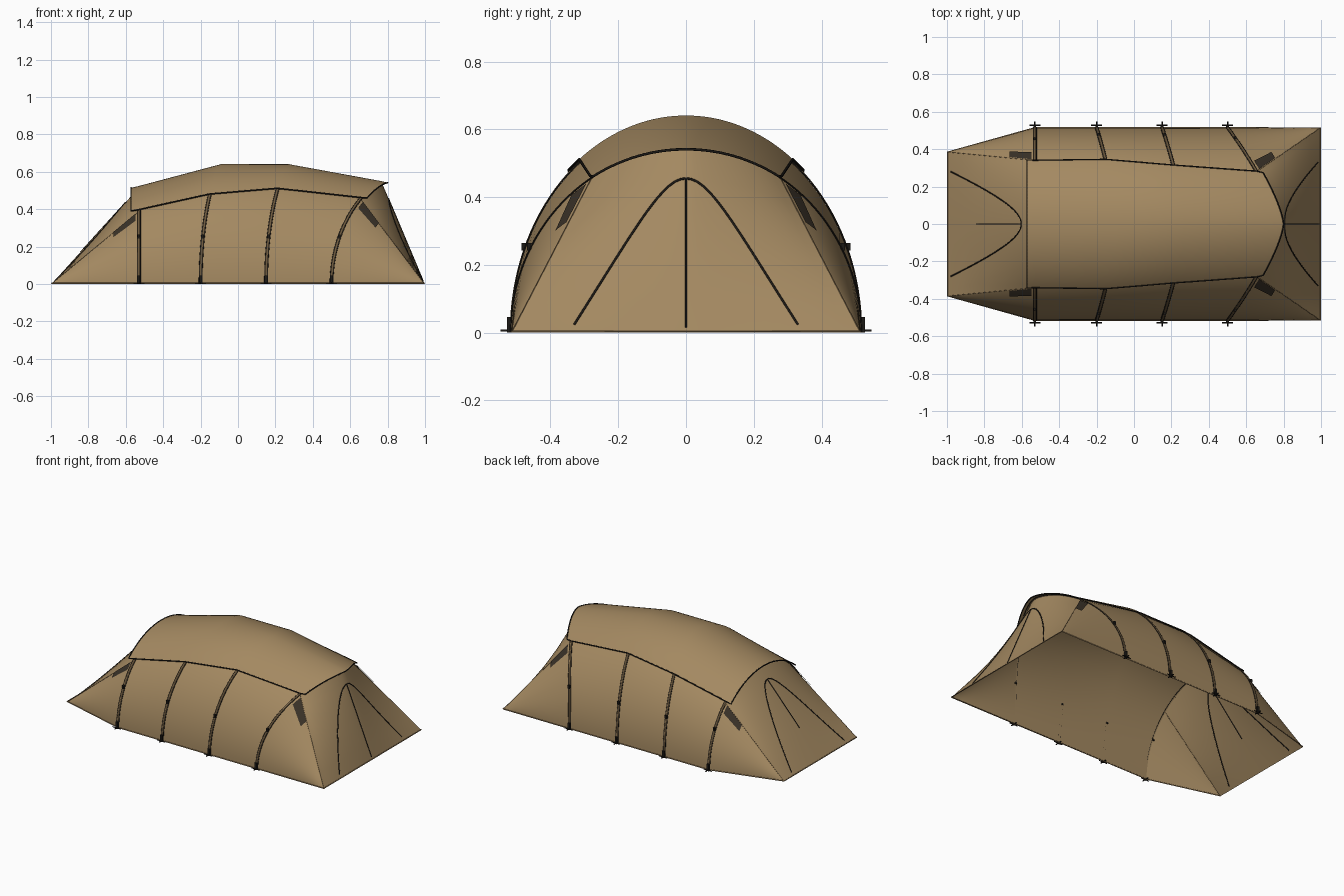
import bpy, bmesh, math
from mathutils import Vector

if "Cube" in bpy.data.objects:
    bpy.data.objects.remove(bpy.data.objects["Cube"])


def material(name, rgb):
    m = bpy.data.materials.new(name)
    m.use_nodes = True
    m.diffuse_color = (*rgb, 1)
    m.node_tree.nodes["Principled BSDF"].inputs["Base Color"].default_value = (*rgb, 1)
    return m


TAN = material("tan canvas", (0.37, 0.25, 0.12))
SLEEVE = material("sleeve brown", (0.25, 0.165, 0.08))
BLACK = material("black trim", (0.012, 0.01, 0.008))
MESH = material("dark mesh", (0.04, 0.03, 0.02))

HALF = 0.515                      # half width of every arch
POLES = [(-0.53, 0.0, 0.515), (-0.2, 0.11, 0.63), (0.15, 0.12, 0.63), (0.5, 0.27, 0.54)]
# each end: arch, corner x, corner half width, seam half width
ENDS = {"left": (POLES[3], 0.997, 0.515, 0.28), "right": (POLES[0], -0.997, 0.385, 0.34)}


def arch(pole, a, scale=1.0, dx=0.0):
    base, lean, height = pole
    c = math.cos(a)
    return Vector((base + dx + lean * (1 - abs(c) ** 1.4),
                   HALF * c * scale, height * math.sin(a) * scale))


def spread(a, b, n):
    return [a + (b - a) * i / n for i in range(n + 1)]


def sheet(name, rows, mat):
    """Surface through rows of points, with its normals turned outward."""
    bm = bmesh.new()
    grid = [[bm.verts.new(p) for p in row] for row in rows]
    for r, s in zip(grid, grid[1:]):
        for i in range(len(r) - 1):
            bm.faces.new((r[i], r[i + 1], s[i + 1], s[i]))
    bmesh.ops.remove_doubles(bm, verts=bm.verts, dist=0.0002)
    bm.normal_update()
    facing = sum(f.normal.dot(f.calc_center_median() - Vector((0, 0, 0.1)))
                 * f.calc_area() for f in bm.faces)
    if facing < 0:
        bmesh.ops.reverse_faces(bm, faces=bm.faces)
    me = bpy.data.meshes.new(name)
    bm.to_mesh(me)
    bm.free()
    me.materials.append(mat)
    ob = bpy.data.objects.new(name, me)
    bpy.context.collection.objects.link(ob)
    bpy.ops.object.select_all(action="DESELECT")
    ob.select_set(True)
    bpy.context.view_layer.objects.active = ob
    bpy.ops.object.shade_smooth_by_angle(angle=math.radians(35))
    return ob


def tube(name, points, radius, mat, closed=False):
    cu = bpy.data.curves.new(name, "CURVE")
    cu.dimensions = "3D"
    cu.bevel_depth = radius
    cu.bevel_resolution = 1
    cu.use_fill_caps = True
    sp = cu.splines.new("POLY")
    sp.points.add(len(points) - 1)
    for p, q in zip(sp.points, points):
        p.co = (*q, 1)
    sp.use_cyclic_u = closed
    cu.materials.append(mat)
    ob = bpy.data.objects.new(name, cu)
    bpy.context.collection.objects.link(ob)
    return ob


def box(name, centre, size, mat):
    bpy.ops.mesh.primitive_cube_add(size=1, location=centre)
    ob = bpy.context.object
    ob.name = name
    ob.scale = size
    ob.data.materials.append(mat)
    return ob


# Tunnel body stretched over the four arches
angles = spread(0, math.pi, 64)
rows = [[arch(p, a) for a in angles] for p in POLES]
sheet("tunnel_body", rows, TAN)


# Sloping ends: a door panel between two fanned side panels
def panel_point(end, s, t):
    pole, cx, cy, seam = end
    top = arch(pole, math.acos(s * seam / HALF))
    return top.lerp(Vector((cx, s * cy, 0)), t)


def side_point(end, a, t, side):
    pole, cx, cy, seam = end
    p = arch(pole, a).lerp(Vector((cx, cy, 0)), t)
    p.y *= side
    return p


def door_point(end, y, z):
    pole, cx, cy, seam = end
    t = 1 - z / pole[2]
    return panel_point(end, y / (seam + (cy - seam) * t), t)


# door shape: top height, half width, steepness, roundness, zip bottom
DOORS = {"left": (0.455, 0.33, 1.75, 0.173, 0.015), "right": (0.435, 0.28, 2.5, 0.383, 0.17)}

for label, end in ENDS.items():
    seam_angle = math.acos(end[3] / HALF)
    sheet(label + "_end_panel",
          [[panel_point(end, s, t) for s in spread(-1, 1, 24)] for t in spread(0, 1, 6)], TAN)
    for side, word in ((1, "back"), (-1, "front")):
        sheet(f"{label}_{word}_side_panel",
              [[side_point(end, a, t, side) for a in spread(0, seam_angle, 20)]
               for t in spread(0, 1, 6)], TAN)
        # dark mesh vent lying beside the corner seam
        lift = Vector((0, 0.005 * side, 0.004))
        sheet(f"{label}_{word}_vent",
              [[side_point(end, a, t, side) + lift
                for a in spread(seam_angle - 0.11, seam_angle, 3)]
               for t in spread(0.04, 0.29, 4)], MESH)
        tube(f"{label}_{word}_seam",
             [side_point(end, seam_angle, t, side) for t in (0, 0.995)], 0.0015, SLEEVE)

    # arched door outline and centre zip
    top, half, steep, rnd, low = DOORS[label]
    tube(label + "_door_outline",
         [door_point(end, y, top + rnd - math.hypot(rnd, steep * y))
          for y in spread(-half, half, 40)], 0.0035, BLACK)
    tube(label + "_door_zip", [door_point(end, 0, z) for z in (low, top)], 0.003, BLACK)

# Ground hem around the footprint
L, R = ENDS["left"], ENDS["right"]
hem = [(L[1], -L[2], 0.004), (L[1], L[2], 0.004), (POLES[0][0], HALF, 0.004),
       (R[1], R[2], 0.004), (R[1], -R[2], 0.004), (POLES[0][0], -HALF, 0.004)]
tube("ground_hem", hem, 0.003, SLEEVE, closed=True)

# Pole sleeves with dark piping, clips and ground straps
for i, pole in enumerate(POLES, 1):
    sheet(f"pole_sleeve_{i}",
          [[arch(pole, a, k, dx) for a in angles]
           for dx, k in ((-0.008, 1.004), (-0.004, 1.01), (0.004, 1.01), (0.008, 1.004))], SLEEVE)
    for dx in (-0.008, 0.008):
        tube(f"sleeve_piping_{i}", [arch(pole, a, 1.004, dx) for a in angles], 0.0022, BLACK)
    for side in (1, -1):
        clip = arch(pole, math.asin(0.25 / pole[2]), 1.012)
        box(f"pole_clip_{i}", (clip.x, clip.y * side, clip.z), (0.014, 0.014, 0.022), BLACK)
        foot = pole[0]
        box(f"ground_strap_{i}", (foot, 0.522 * side, 0.023), (0.014, 0.014, 0.046), BLACK)
        tube(f"peg_bar_{i}", [(foot - 0.03, 0.528 * side, 0.006),
                              (foot + 0.03, 0.528 * side, 0.006)], 0.003, BLACK)
        tube(f"peg_loop_{i}", [(foot, 0.5 * side, 0.006), (foot, 0.548 * side, 0.006)],
             0.004, BLACK)

# Roof cover overhanging both ends, trimmed with black piping
stations = [((-0.572, 0.0, 0.505), 0.335), (POLES[0], 0.335), (POLES[1], 0.34),
            (POLES[2], 0.31), (POLES[3], 0.278), ((0.53, 0.27, 0.532), 0.27)]
cover = []
for pole, edge in stations:
    a = math.acos(edge / HALF)
    cover.append([arch(pole, b, 1.017) for b in spread(a, math.pi - a, 40)])
sheet("roof_cover", cover, TAN)
rim = ([r[0] for r in cover] + cover[-1][1:-1]
       + [r[-1] for r in reversed(cover)] + cover[0][-2:0:-1])
tube("roof_cover_piping", rim, 0.004, BLACK, closed=True)
